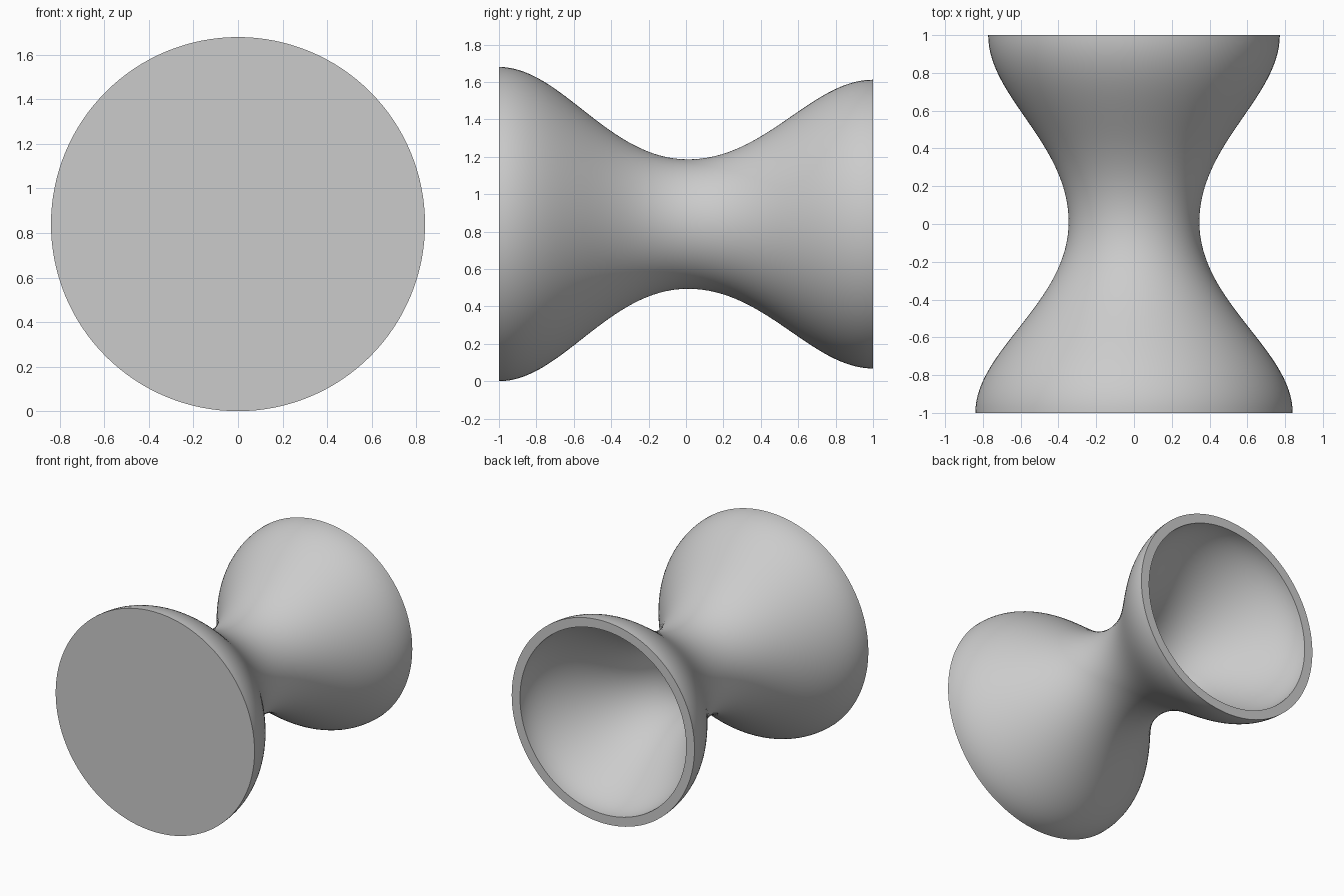
import bpy, bmesh, math
from mathutils import Vector, Matrix

cube = bpy.data.objects.get("Cube")
if cube:
    bpy.data.objects.remove(cube, do_unlink=True)

FRONT_R, WAIST_R, BACK_R = 0.84, 0.346, 0.772
WAIST_Y, WALL, STEPS, SEGMENTS = 0.01, 0.07, 32, 128

grey = bpy.data.materials.new("plain_grey")
grey.use_nodes = True
grey.diffuse_color = (0.6, 0.6, 0.6, 1)
grey.node_tree.nodes["Principled BSDF"].inputs["Base Color"].default_value = (0.6, 0.6, 0.6, 1)


def flare(end_y, end_r):
    """Bezier from waist to rim, running parallel to the axis at both ends."""
    span = end_y - WAIST_Y
    a = Vector((WAIST_R, WAIST_Y))
    b = Vector((WAIST_R, WAIST_Y + 0.42 * span))
    c = Vector((end_r, end_y - 0.33 * span))
    d = Vector((end_r, end_y))
    pts = []
    for i in range(STEPS + 1):
        t = i / STEPS
        s = 1 - t
        pts.append(a * s**3 + b * 3 * s * s * t + c * 3 * s * t * t + d * t**3)
    return pts


# Outer wall, front to back
outer = flare(-1, FRONT_R)[:0:-1] + flare(1, BACK_R)

# Inner wall, offset inward by the wall thickness
inner = []
for i, p in enumerate(outer):
    if i in (0, len(outer) - 1):
        tangent = Vector((0, 1))
    else:
        tangent = (outer[i + 1] - outer[i - 1]).normalized()
    inner.append(p + Vector((-tangent.y, tangent.x)) * WALL)
floor_y = WALL - 1
inner = [p for p in inner if p.y > floor_y + 0.005]
inner.insert(0, Vector((FRONT_R - WALL, floor_y)))

# Closed section: front disc, outer wall, back rim, inner wall, inner floor
section = [Vector((0, -1))] + outer + inner[::-1] + [Vector((0, floor_y))]

# Spin the section around the y axis
bm = bmesh.new()
verts = [bm.verts.new((p.x, p.y, 0)) for p in section]
edges = [bm.edges.new(pair) for pair in zip(verts, verts[1:])]
bmesh.ops.spin(bm, geom=verts + edges, cent=(0, 0, 0), axis=(0, 1, 0),
               angle=math.tau, steps=SEGMENTS, use_duplicate=False)
bmesh.ops.remove_doubles(bm, verts=bm.verts[:], dist=0.0001)
bmesh.ops.recalc_face_normals(bm, faces=bm.faces[:])
bmesh.ops.transform(bm, matrix=Matrix.Translation((0, 0, FRONT_R)), verts=bm.verts[:])

mesh = bpy.data.meshes.new("hourglass_shell")
bm.to_mesh(mesh)
bm.free()
mesh.materials.append(grey)
shell = bpy.data.objects.new("hourglass_shell", mesh)
bpy.context.collection.objects.link(shell)

# Smooth walls with sharp rims
bpy.ops.object.select_all(action="DESELECT")
shell.select_set(True)
bpy.context.view_layer.objects.active = shell
bpy.ops.object.shade_smooth_by_angle(angle=math.radians(35))
